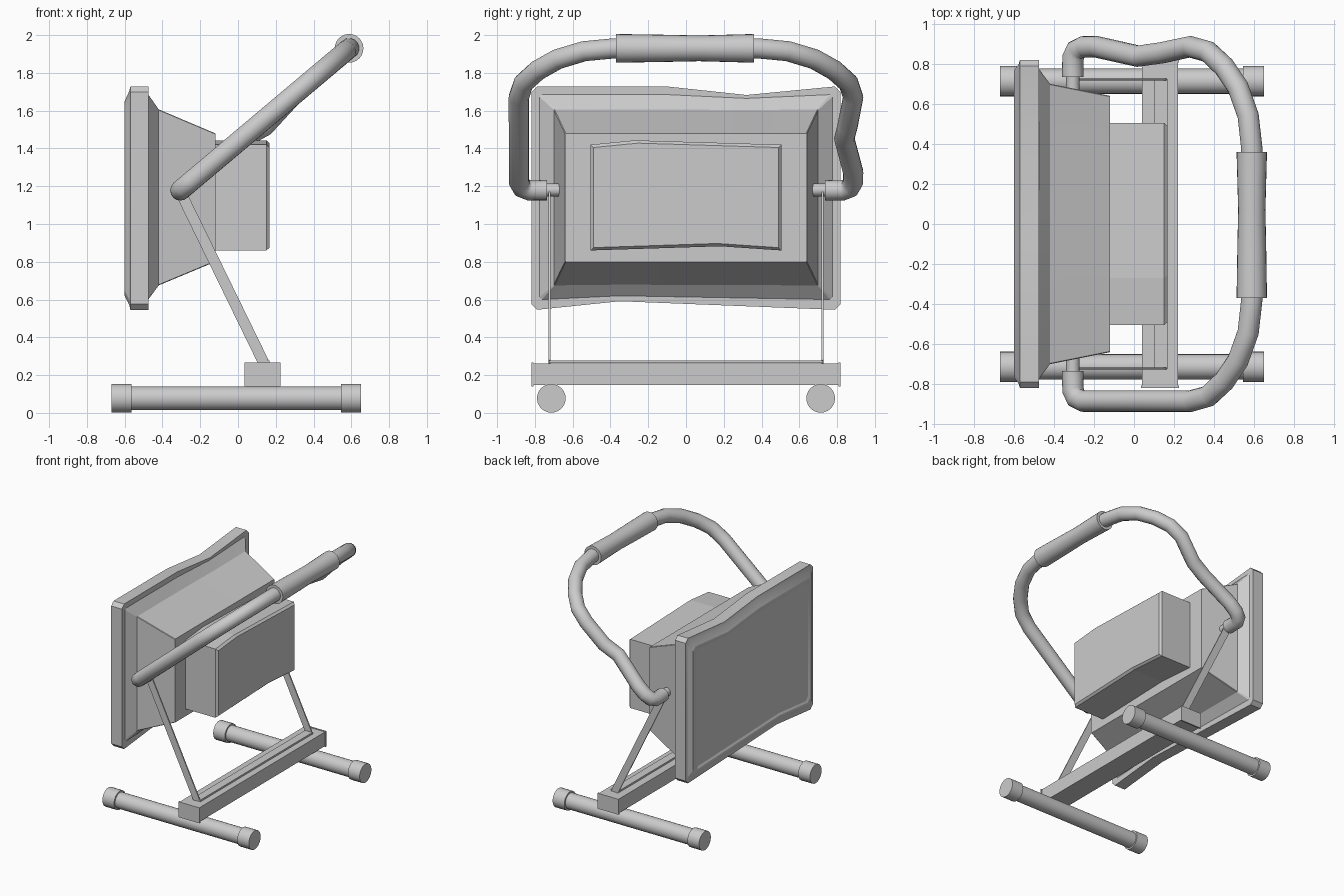
import bpy, bmesh, math
from mathutils import Matrix, Vector

cube = bpy.data.objects.get("Cube")
if cube:
    bpy.data.objects.remove(cube, do_unlink=True)

grey = bpy.data.materials.new("light_grey")
grey.use_nodes = True
COLOUR = (0.6, 0.6, 0.6, 1)
grey.diffuse_color = COLOUR
grey.node_tree.nodes["Principled BSDF"].inputs["Base Color"].default_value = COLOUR


def finish(ob, smooth=None):
    ob.data.materials.append(grey)
    if smooth:
        bpy.ops.object.select_all(action='DESELECT')
        ob.select_set(True)
        bpy.context.view_layer.objects.active = ob
        bpy.ops.object.shade_smooth_by_angle(angle=math.radians(smooth))
    return ob


def from_bmesh(name, bm, smooth=None):
    bmesh.ops.recalc_face_normals(bm, faces=bm.faces)
    mesh = bpy.data.meshes.new(name)
    bm.to_mesh(mesh)
    bm.free()
    ob = bpy.data.objects.new(name, mesh)
    bpy.context.collection.objects.link(ob)
    return finish(ob, smooth)


def box(name, centre, size, tilt=0):
    bm = bmesh.new()
    bmesh.ops.create_cube(bm, size=1, matrix=Matrix.Translation(centre)
                          @ Matrix.Rotation(tilt, 4, 'Y') @ Matrix.Diagonal((*size, 1)))
    return from_bmesh(name, bm)


def loft(name, rings, smooth=None):
    """Skin a list of closed rings and cap both ends."""
    bm = bmesh.new()
    loops = [[bm.verts.new(p) for p in ring] for ring in rings]
    n = len(loops[0])
    for a, b in zip(loops, loops[1:]):
        for i in range(n):
            j = (i + 1) % n
            bm.faces.new((a[i], a[j], b[j], b[i]))
    bm.faces.new(loops[0])
    bm.faces.new(loops[-1])
    return from_bmesh(name, bm, smooth)


def lathe(name, start, axis, profile, sides=24):
    """Round part along an axis from (distance, radius) pairs."""
    turn = Vector(axis).to_track_quat('Z', 'Y')
    rings = [[Vector(start) + turn @ Vector((r * math.cos(2 * math.pi * i / sides),
                                             r * math.sin(2 * math.pi * i / sides), d))
              for i in range(sides)] for d, r in profile]
    return loft(name, rings, 40)


def tube(name, points, radius):
    cu = bpy.data.curves.new(name, 'CURVE')
    cu.dimensions = '3D'
    cu.bevel_depth = radius
    cu.bevel_resolution = 6
    cu.use_fill_caps = True
    sp = cu.splines.new('POLY')
    sp.points.add(len(points) - 1)
    for p, co in zip(sp.points, points):
        p.co = (*co, 1)
    ob = bpy.data.objects.new(name, cu)
    bpy.context.collection.objects.link(ob)
    bpy.ops.object.select_all(action='DESELECT')
    ob.select_set(True)
    bpy.context.view_layer.objects.active = ob
    bpy.ops.object.convert(target='MESH')
    return finish(bpy.context.object, 45)


def outline(x, hy, z0, z1, dip, c):
    """Rectangle with cut corners and slightly dented long edges."""
    yz = [(-hy, z0 + c), (-hy + c, z0), (-.35, z0 + dip), (hy - c, z0), (hy, z0 + c),
          (hy, z1 - c), (hy - c, z1), (.32, z1 - dip), (-.1, z1), (-hy + c, z1), (-hy, z1 - c)]
    return [(x, y, z) for y, z in yz]


# Lamp head: raised front rim, flange band, rear slope, tapered reflector housing
loft("lamp_head", [outline(*r) for r in [
    (-.592, .725, .655, 1.615, .035, .03),
    (-.60, .74, .64, 1.63, .035, .03),
    (-.60, .765, .62, 1.65, .04, .03),
    (-.575, .80, .57, 1.705, .045, .03),
    (-.57, .818, .546, 1.728, .045, .03),
    (-.475, .818, .546, 1.728, .045, .03),
    (-.475, .775, .60, 1.685, .02, .012),
    (-.42, .70, .675, 1.607, .004, .004),
    (-.12, .64, .80, 1.48, 0, .004)]], 20)


# Rear electronics box with a bevelled back edge
def box_ring(x, inset):
    yz = [(-.505, .86), (.18, .882), (.505, .86), (.505, 1.42), (-.27, 1.443), (-.505, 1.42)]
    mid = 1.15
    return [(x, y - math.copysign(inset, y), z - math.copysign(inset, z - mid)) for y, z in yz]


loft("rear_box", [box_ring(-.13, 0), box_ring(.15, 0), box_ring(.167, .015)])


# Carrying handle: bent tube lying in one tilted plane
def on_plane(x, y, drop=0):
    return (x, y, 1.178 + .842 * (x + .305) - drop)


end = [(-.305, .735), (-.305, .83), (-.288, .868), (-.25, .885)]
corner = [(.28, .885), (.37, .86), (.45, .785), (.52, .68), (.57, .54), (.588, .38)]
dent = [(-.19, .885), (.02, .838), (.14, .855, .035)]
near = [on_plane(x, -y) for x, y in end + corner]
far = [on_plane(*p) for p in end + dent + corner]
tube("handle_tube", near + far[::-1], .054)

# Grip sleeve and pivots
gx, gy, gz = on_plane(.588, -.37)
lathe("handle_grip", (gx, gy, gz), (0, 1, 0),
      [(0, .076), (.25, .072), (.44, .068), (.73, .076)])
for side, s in (("left", 1), ("right", -1)):
    lathe(side + "_pivot_pin", (-.305, s * .665, 1.18), (0, s, 0), [(0, .034), (.08, .034)])

# Bent flat bracket carrying the head
top, foot = Vector((-.31, 0, 1.18)), Vector((.135, 0, .268))
run = top - foot
for side, s in (("left", 1), ("right", -1)):
    c = (top + foot) / 2
    box(side + "_bracket_arm", (c.x, s * .722, c.z), (.058, .01, run.length),
        math.atan2(run.x, run.z))
box("bracket_base", (.135, 0, .271), (.066, 1.45, .014))

# Cross beam with end plates
box("cross_beam", (.13, 0, .205), (.18, 1.62, .115))
for side, s in (("left", 1), ("right", -1)):
    box(side + "_beam_end", (.13, s * .813, .203), (.19, .012, .126))

# Floor tubes with end caps
for side, s in (("left", 1), ("right", -1)):
    lathe(side + "_foot_tube", (-.67, s * .713, .077), (1, 0, 0),
          [(0, .076), (.105, .076), (.105, .063), (1.215, .063), (1.215, .076), (1.32, .076)])
